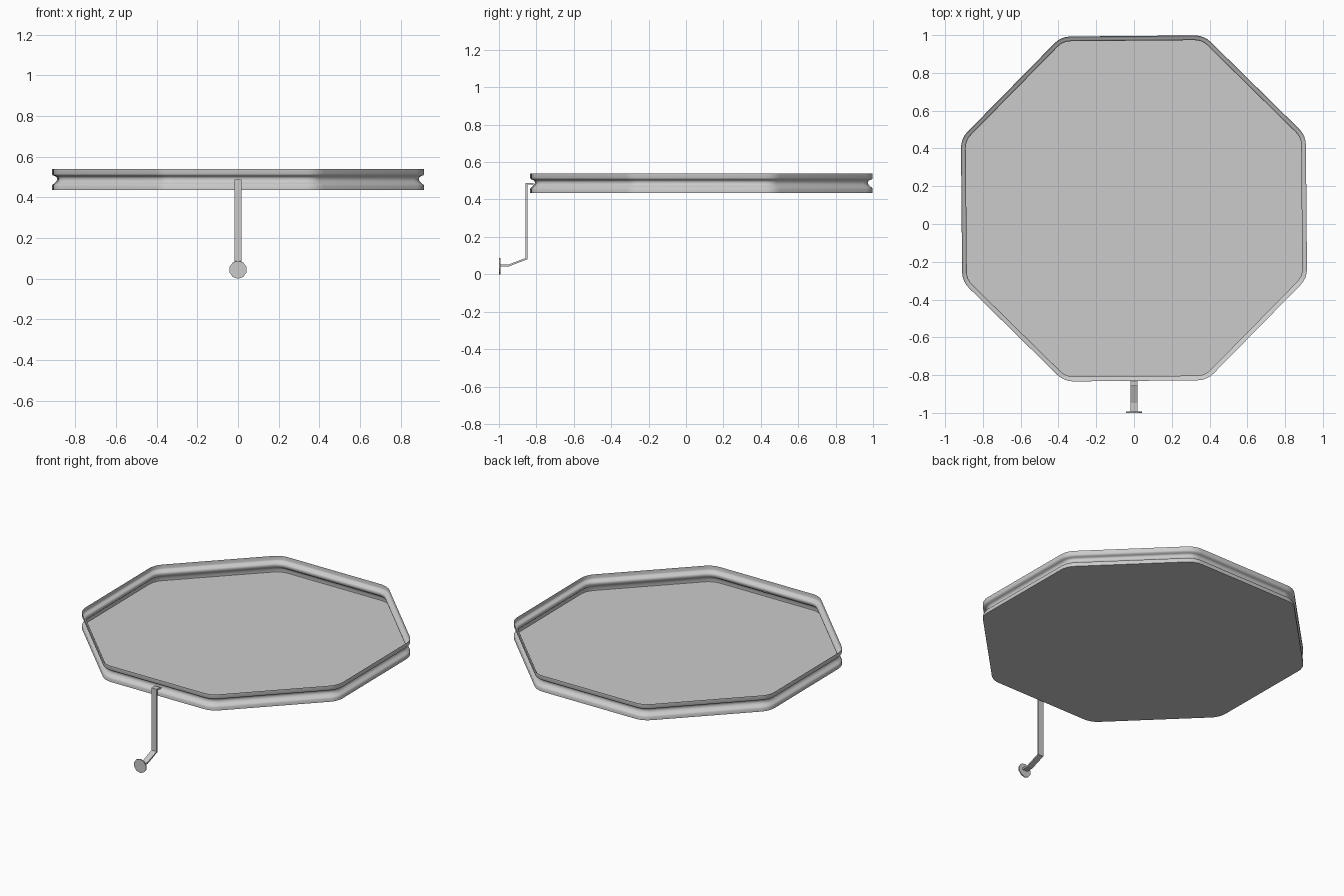
import bpy, bmesh, math

if "Cube" in bpy.data.objects:
    bpy.data.objects.remove(bpy.data.objects["Cube"])

CY = 0.0825                 # centre of the tray in y
TILT = math.radians(0.5)    # slight turn of the octagon
FILLET = 0.12               # corner radius


def finish(name, bm, angle=None):
    bmesh.ops.recalc_face_normals(bm, faces=bm.faces)
    me = bpy.data.meshes.new(name)
    bm.to_mesh(me)
    bm.free()
    ob = bpy.data.objects.new(name, me)
    bpy.context.collection.objects.link(ob)
    if angle:
        bpy.ops.object.select_all(action='DESELECT')
        ob.select_set(True)
        bpy.context.view_layer.objects.active = ob
        bpy.ops.object.shade_smooth_by_angle(angle=math.radians(angle))
    return ob


def octagon(apothem, z):
    """Octagon outline with rounded corners."""
    pts = []
    rad = FILLET - (0.913 - apothem)
    centre = (apothem - rad) / math.cos(math.pi / 8)
    for i in range(8):
        mid = math.pi / 8 + i * math.pi / 4 + TILT
        for k in range(5):
            a = mid + (k / 4 - 0.5) * math.pi / 4
            pts.append((centre * math.cos(mid) + rad * math.cos(a),
                        CY + centre * math.sin(mid) + rad * math.sin(a), z))
    return pts


# Tray: thin octagonal wall with a groove around it, closed by a flat floor
profile = [(0.913, 0.540), (0.913, 0.516), (0.910, 0.509), (0.899, 0.505),
           (0.891, 0.501), (0.888, 0.494), (0.888, 0.486), (0.891, 0.478),
           (0.899, 0.470), (0.909, 0.464), (0.913, 0.457), (0.913, 0.436)]
bm = bmesh.new()
rings = [[bm.verts.new(p) for p in octagon(r, z)] for r, z in profile]
for a, b in zip(rings, rings[1:]):
    n = len(a)
    for i in range(n):
        j = (i + 1) % n
        bm.faces.new((a[i], a[j], b[j], b[i]))
bm.faces.new(rings[-1])
finish("tray", bm, 50)

# Arm: flat bar hooked into the groove and bent forward at the bottom
path = [(-0.806, 0.475), (-0.822, 0.484), (-0.852, 0.484), (-0.852, 0.084),
        (-0.946, 0.048), (-0.996, 0.048)]
W, T = 0.018, 0.005
bm = bmesh.new()
sections = []
for i, (y, z) in enumerate(path):
    dirs = []
    for p, q in zip(path[max(i - 1, 0):i + 1], path[max(i - 1, 0) + 1:i + 2]):
        d = math.hypot(q[0] - p[0], q[1] - p[1])
        dirs.append((-(q[1] - p[1]) / d, (q[0] - p[0]) / d))
    ny, nz = (sum(c) for c in zip(*dirs))
    ln = math.hypot(ny, nz)
    ny, nz = ny / ln, nz / ln
    t = T / (ny * dirs[0][0] + nz * dirs[0][1])   # mitred bend
    sections.append([bm.verts.new((sx * W, y + s * t * ny, z + s * t * nz))
                     for sx, s in ((-1, -1), (1, -1), (1, 1), (-1, 1))])
for a, b in zip(sections, sections[1:]):
    for i in range(4):
        j = (i + 1) % 4
        bm.faces.new((a[i], a[j], b[j], b[i]))
bm.faces.new(sections[0])
bm.faces.new(sections[-1])
finish("arm", bm)

# Foot pad: small upright disc at the end of the arm
bpy.ops.mesh.primitive_cylinder_add(vertices=10, radius=0.044, depth=0.007,
                                    location=(0, -0.9965, 0.044),
                                    rotation=(math.pi / 2, 0, 0))
bpy.context.object.name = "foot_pad"
